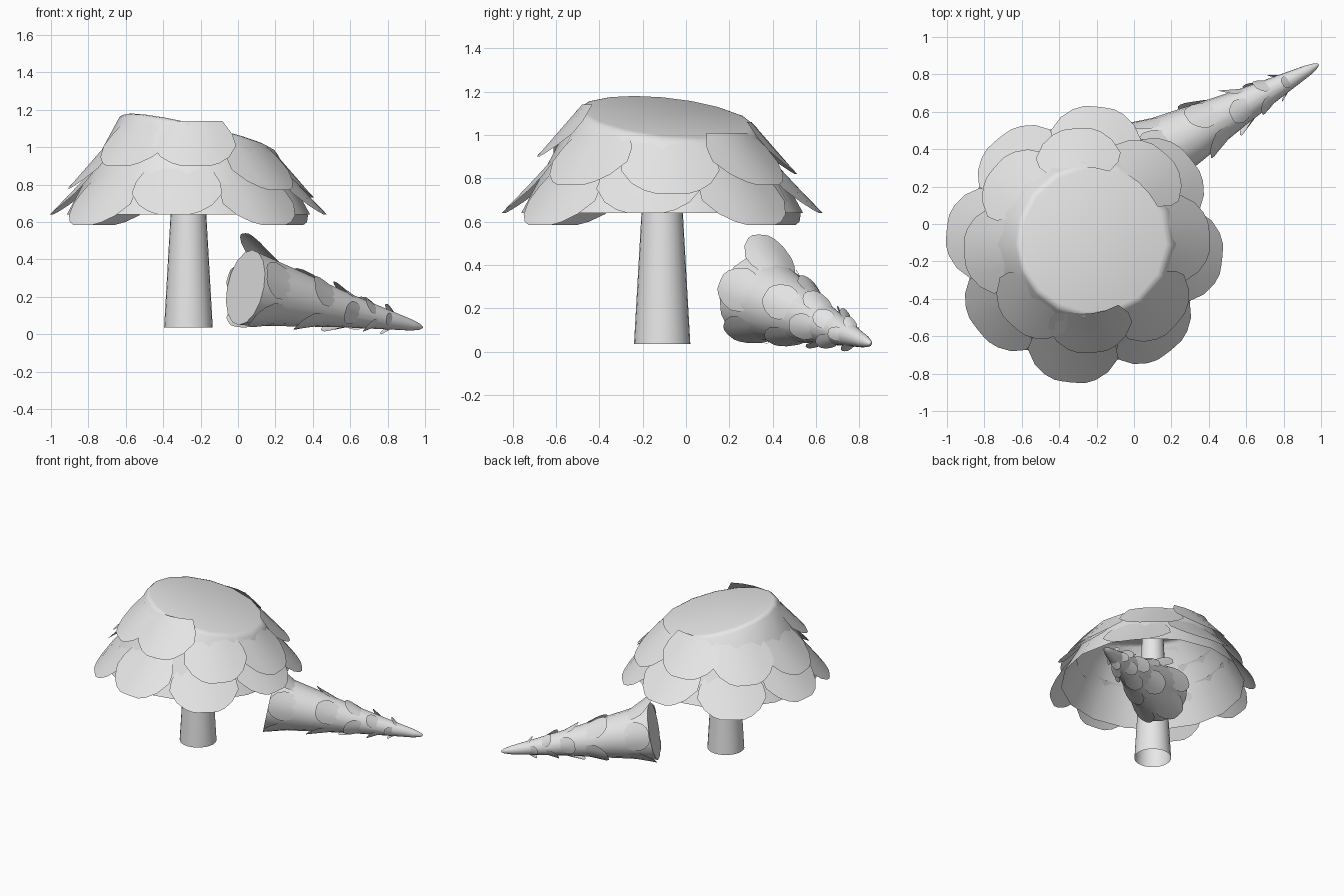
import bpy, bmesh
from math import radians, sin, cos, pi
from mathutils import Vector, Matrix

cube = bpy.data.objects.get("Cube")
if cube:
    bpy.data.objects.remove(cube, do_unlink=True)

grey = bpy.data.materials.new("plain grey")
grey.use_nodes = True
grey.diffuse_color = (0.8, 0.8, 0.8, 1)
grey.node_tree.nodes["Principled BSDF"].inputs["Base Color"].default_value = (0.8, 0.8, 0.8, 1)


def finish(bm, name, matrix, angle=35):
    """Turn a bmesh into a smooth-shaded object with sharp edges kept."""
    mesh = bpy.data.meshes.new(name)
    bm.to_mesh(mesh)
    bm.free()
    mesh.materials.append(grey)
    for poly in mesh.polygons:
        poly.use_smooth = True
    mesh.set_sharp_from_angle(angle=radians(angle))
    obj = bpy.data.objects.new(name, mesh)
    obj.matrix_world = matrix
    bpy.context.collection.objects.link(obj)
    return obj


def lathe(profile, sides):
    """Rings of (height, radius) joined into an open tube."""
    bm = bmesh.new()
    rings = [[bm.verts.new((r * cos(2 * pi * i / sides), r * sin(2 * pi * i / sides), h))
              for i in range(sides)] for h, r in profile]
    for low, high in zip(rings, rings[1:]):
        for i in range(sides):
            j = (i + 1) % sides
            bm.faces.new((low[i], low[j], high[j], high[i]))
    return bm, rings


# Outline of one scale: (distance down, share of half width)
OUTLINE = [(0, 0.7), (0.3, 0.93), (0.55, 1), (0.8, 0.8), (0.94, 0.55), (1, 0.33)]


def add_scale(bm, angle, half_width, top, tip):
    """A thin rounded scale wrapped round the axis; top and tip are (height, radius)."""
    rows = []
    for v, w in OUTLINE:
        h = top[0] + (tip[0] - top[0]) * v
        r = top[1] + (tip[1] - top[1]) * v
        row = []
        for k in range(-2, 3):
            a = radians(angle) + k / 2 * w * half_width / r
            row.append(bm.verts.new((r * cos(a), r * sin(a), h)))
        rows.append(row)
    for up, down in zip(rows, rows[1:]):
        for k in range(4):
            bm.faces.new((up[k], down[k], down[k + 1], up[k + 1]))


# Standing tree
tree = Matrix.Translation((-0.265, -0.11, 0))


def crown_radius(z):
    return 0.645 - 0.54 * (z - 0.65)


bm, _ = lathe([(0.035, 0.13), (0.65, 0.095), (1.02, 0.075)], 24)
finish(bm, "trunk", tree)

# Hollow crown with a slanted cut top
bm, _ = lathe([(z, crown_radius(z)) for z in (0.64, 0.8, 0.95, 1.4)], 16)
cut = bmesh.ops.bisect_plane(bm, geom=bm.verts[:] + bm.edges[:] + bm.faces[:],
                             plane_co=(0.045, 0.02, 1.085), plane_no=(0.23, 0.1, 1),
                             clear_outer=True)
rim = [e for e in cut["geom_cut"] if isinstance(e, bmesh.types.BMEdge)]
bmesh.ops.contextual_create(bm, geom=rim)
bmesh.ops.bevel(bm, geom=rim, offset=0.025, segments=2, profile=0.5, affect='EDGES')
finish(bm, "crown", tree, 50)

# Lower row of scales, every second one hanging deeper
bm = bmesh.new()
for i in range(8):
    z, flare = (0.64, 0.09) if i % 2 == 0 else (0.585, 0.05)
    add_scale(bm, -6 + 45 * i, 0.25, (z + 0.25, crown_radius(z + 0.25) - 0.01),
              (z, crown_radius(z) + flare))
finish(bm, "lower_crown_scales", tree)

# Upper row of scales, following the slant of the cut
bm = bmesh.new()
for i, z in enumerate((0.73, 0.77, 0.82, 0.8, 0.78, 0.9, 0.9, 0.77)):
    add_scale(bm, 4 + 45 * i, 0.235, (z + 0.24, crown_radius(z + 0.24) - 0.01),
              (z, crown_radius(z) + 0.07))
finish(bm, "upper_crown_scales", tree)

# Fallen treetop lying behind
base, tip = Vector((0.04, 0.335, 0.25)), Vector((0.99, 0.855, 0.035))
fallen = Matrix.Translation(base) @ (tip - base).to_track_quat('Z', 'Y').to_matrix().to_4x4()
bm, rings = lathe([(0, 0.205), (0.3, 0.152), (0.6, 0.097), (0.9, 0.05), (1.03, 0.03),
                   (1.08, 0.017), (1.1, 0.005)], 16)
bm.faces.new(rings[0][::-1])
bm.faces.new(rings[-1])
finish(bm, "fallen_top", fallen)


def fallen_radius(h):
    return 0.205 - 0.175 * h


# Scales on the fallen top, shrinking toward its point
bm = bmesh.new()
add_scale(bm, 88, 0.13, (0.16, 0.17), (-0.055, 0.285))
for angle in (160, 232, 304, 16):
    add_scale(bm, angle, 0.11, (0.2, 0.165), (0, 0.225))
for row, h in enumerate((0.3, 0.52, 0.69, 0.83)):
    r = fallen_radius(h)
    for i in range(4):
        start = h + 1.1 * r + 0.02 * (i % 2)
        add_scale(bm, 60 + 90 * i + 40 * row, 0.6 * r, (start, fallen_radius(start) - 0.004),
                  (h + 0.03 * (i % 2), r + 0.022))
finish(bm, "fallen_scales", fallen)
